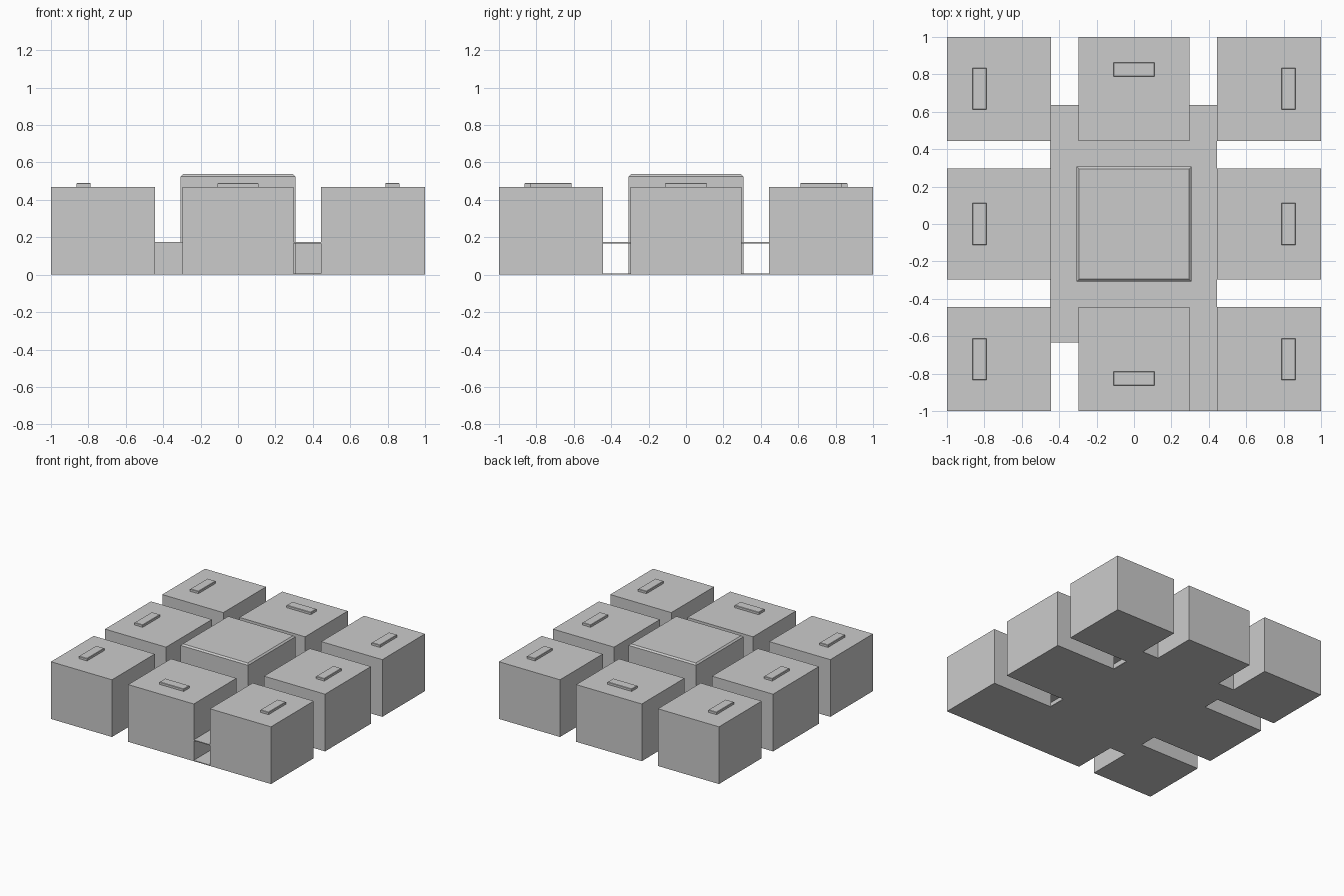
import bpy, bmesh

if "Cube" in bpy.data.objects:
    bpy.data.objects.remove(bpy.data.objects["Cube"])


def box(name, x, y, z, chamfer=0.0):
    """Box from (min, max) ranges, with an optional chamfer round the top."""
    bm = bmesh.new()
    bmesh.ops.create_cube(bm, size=1)
    for v in bm.verts:
        for i, (lo, hi) in enumerate((x, y, z)):
            v.co[i] = lo if v.co[i] < 0 else hi
    if chamfer:
        top = [e for e in bm.edges if all(v.co.z == max(w.co.z for w in bm.verts) for v in e.verts)]
        bmesh.ops.bevel(bm, geom=top, offset=chamfer, segments=1, affect='EDGES')
    mesh = bpy.data.meshes.new(name)
    bm.to_mesh(mesh)
    bm.free()
    obj = bpy.data.objects.new(name, mesh)
    bpy.context.collection.objects.link(obj)
    return obj


H = 0.47
SPANS = [("left", "front", (-1, -0.445)), ("middle", "middle", (-0.298, 0.298)),
         ("right", "back", (0.445, 1))]

# Ring of eight blocks, each with a bar handle on its roof
for i, (x_name, _, xs) in enumerate(SPANS):
    for j, (_, y_name, ys) in enumerate(SPANS):
        if i == 1 and j == 1:
            continue
        name = f"{y_name}_{x_name}"
        box(f"block_{name}", xs, ys, (0, H))
        if i == 1:
            cx, cy, hx, hy = 0, (j - 1) * 0.825, 0.11, 0.0375
        else:
            cx, cy, hx, hy = (i - 1) * 0.825, (j - 1) * 0.723, 0.0375, 0.112
        box(f"handle_{name}", (cx - hx, cx + hx), (cy - hy, cy + hy), (H - 0.005, 0.49), 0.003)

# Taller central block with a chamfered roof
box("central_block", (-0.307, 0.307), (-0.307, 0.307), (0, 0.537), 0.012)

# Hollow passage between blocks: floor and ceiling plates, open at the sides
for name, z in (("floor", (0, 0.007)), ("ceiling", (0.168, 0.175))):
    box(f"passage_{name}", (-0.448, 0.445), (-0.63, 0.635), z)
    box(f"entrance_{name}", (0.295, 0.448), (-1, -0.62), z)

# End walls closing three of the four passages
for name, x, y in (("front_left", (-0.448, -0.295), (-0.633, -0.626)),
                   ("back_left", (-0.448, -0.295), (0.628, 0.636)),
                   ("back_right", (0.295, 0.448), (0.628, 0.636))):
    box(f"end_wall_{name}", x, y, (0, 0.175))
